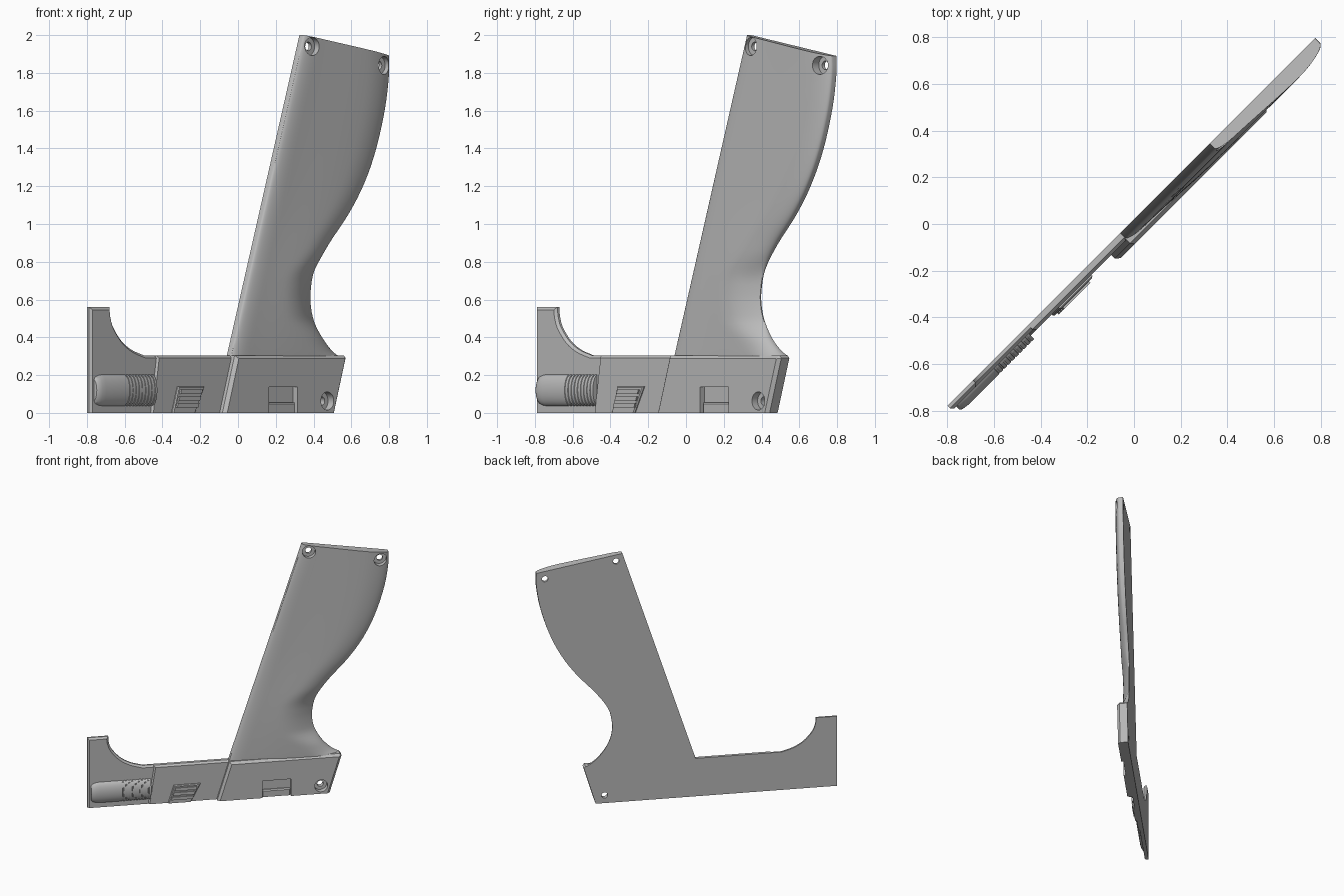
import bpy, bmesh, math
from mathutils import Matrix, Vector

cube = bpy.data.objects.get("Cube")
if cube:
    bpy.data.objects.remove(cube)

grey = bpy.data.materials.new("plain grey")
grey.use_nodes = True
grey.diffuse_color = (0.5, 0.5, 0.5, 1)
grey.node_tree.nodes["Principled BSDF"].inputs["Base Color"].default_value = (0.5, 0.5, 0.5, 1)

# Parts are laid out flat (along, depth towards the front, height), then turned onto the diagonal
TURN = Matrix(((1, 1, 0), (1, -1, 0), (0, 0, 1)))
BACK = -0.01
parts = []


def loft(name, rings, chamfer=0.0, front=0.0):
    """Skin closed rings of (along, depth, height) points, capping both ends."""
    bm = bmesh.new()
    rows = [[bm.verts.new(p) for p in ring] for ring in rings]
    n = len(rows[0])
    for a, b in zip(rows, rows[1:]):
        for i in range(n):
            j = (i + 1) % n
            bm.faces.new((a[i], a[j], b[j], b[i]))
    bm.faces.new(rows[0])
    bm.faces.new(rows[-1])
    # front rim edges that get a chamfer, leaving the flat underside alone
    rim = [e for e in bm.edges
           if all(abs(v.co.y - front) < 1e-5 for v in e.verts)
           and any(v.co.z > 1e-5 for v in e.verts)] if chamfer else []
    bm.transform(TURN.to_4x4())
    bmesh.ops.recalc_face_normals(bm, faces=bm.faces)
    if rim:
        bmesh.ops.bevel(bm, geom=rim, offset=chamfer, segments=1, affect='EDGES', clamp_overlap=True)
    mesh = bpy.data.meshes.new(name)
    bm.to_mesh(mesh)
    bm.free()
    mesh.materials.append(grey)
    ob = bpy.data.objects.new(name, mesh)
    bpy.context.collection.objects.link(ob)
    parts.append(ob)
    return ob


def prism(name, outline, d0, d1, chamfer=0.0):
    return loft(name, [[(s, d, z) for s, z in outline] for d in (d0, d1)], chamfer, d1)


def disc(s, z, r, n=28):
    return [(s + r / math.sqrt(2) * math.cos(2 * math.pi * i / n),
             z + r * math.sin(2 * math.pi * i / n)) for i in range(n)]


def cut(ob, outline, d0, d1):
    tool = prism("cutter", outline, d0, d1)
    parts.remove(tool)
    tool.hide_render = True
    mod = ob.modifiers.new("cut", 'BOOLEAN')
    mod.object = tool
    mod.operation = 'DIFFERENCE'
    mod.solver = 'EXACT'
    bpy.context.view_layer.objects.active = ob
    bpy.ops.object.modifier_apply(modifier=mod.name)
    bpy.data.objects.remove(tool)


def screw_hole(ob, s, z, floor):
    cut(ob, disc(s, z, 0.048), floor, 0.1)
    cut(ob, disc(s, z, 0.023), -0.1, 0.1)


def clamp(x):
    return min(max(x, 0.0), 1.0)


def smoothstep(a, b, x):
    t = clamp((x - a) / (b - a))
    return t * t * (3 - 2 * t)


def spline(points, steps):
    """Catmull-Rom curve through the points."""
    p = [Vector(q) for q in points]
    p = [2 * p[0] - p[1]] + p + [2 * p[-1] - p[-2]]
    out = []
    for i in range(1, len(p) - 2):
        for k in range(steps):
            t = k / steps
            a, b, c, d = p[i - 1:i + 3]
            out.append(0.5 * (2 * b + (c - a) * t + (2 * a - 5 * b + 4 * c - d) * t * t
                              + (3 * b - a - 3 * c + d) * t ** 3))
    return out + [p[-2]]


# Grip: rounded front over a flat back, pinched at the neck
contour = spline([(.53, .3), (.49, .334), (.442, .403), (.405, .493), (.39, .573), (.39, .65),
                  (.41, .76), (.474, .89), (.575, 1.05), (.654, 1.21), (.7175, 1.395),
                  (.765, 1.61), (.786, 1.79), (.786, 1.89)], 4)
rings = []
COLS = 28
for b, zb in contour:
    k = (zb - 0.3) / 1.59
    a, za = -0.05 + 0.385 * k, 0.3 + 1.7 * k
    neck = smoothstep(0.38, 0.5, zb) * (1 - smoothstep(0.68, 0.85, zb))
    wall = 0.1 + 0.3 * smoothstep(0.7, 1.3, zb)
    reach = 0.13 + 0.05 * neck
    ring = [(b, BACK, zb), (a, BACK, za)]
    for i in range(COLS + 1):
        t = 0.5 - 0.5 * math.cos(math.pi * i / COLS)
        s = a + (b - a) * t
        left = 1 - clamp((s - a) / 0.07)
        right = 1 - clamp((b - s) / reach)
        lf = 0.55 + 0.45 * math.sqrt(1 - left ** 2)
        rf = wall + (1 - wall) * (math.sqrt(1 - right ** 2) * (1 - neck) + (1 - right ** 2) * neck)
        thick = 0.036 + 0.014 * smoothstep(0, 0.8, t)
        ring.append((s, BACK + thick * lf * rf, za + (zb - za) * t))
    rings.append(ring)
grip = loft("grip", rings)
screw_hole(grip, 0.368, 1.94, 0.004)
screw_hole(grip, 0.741, 1.84, 0.004)

# Base block under the grip, with a latch recess and a screw hole
base = prism("base_block", [(-.115, 0), (.475, 0), (.537, .29), (.528, .305), (-.05, .305)],
             BACK, 0.045, 0.018)
cut(base, [(.12, -.1), (.27, -.1), (.27, .137), (.12, .137)], 0.022, 0.1)
screw_hole(base, 0.428, 0.063, 0.015)
prism("latch_ledge", [(.12, 0), (.27, 0), (.27, .055), (.12, .055)], 0.01, 0.034, 0.008)

# Front arm with a curved horn, and its thicker middle panel
horn = spline([(-.68, .54), (-.675, .50), (-.66, .45), (-.617, .38), (-.564, .334), (-.5, .305)], 4)
prism("front_arm", [(-.42, 0), (-.42, .305)] + [tuple(p) for p in reversed(horn)]
      + [(-.68, .56), (-.79, .56), (-.79, 0)], BACK, 0.01, 0.014)
prism("middle_panel", [(-.475, 0), (-.1, 0), (-.04, .305), (-.443, .305), (-.457, .18)],
      BACK, 0.0175, 0.014)

# Sliding switch with stepped ridges
prism("switch_body", [(-.37, 0), (-.25, 0), (-.2, .14), (-.34, .14)], 0.0, 0.026, 0.006)
for i in range(3):
    z = 0.028 + 0.036 * i
    shift = z * 0.25
    prism("switch_ridge", [(-.362 + shift, z), (-.25 + shift, z),
                           (-.244 + shift, z + .024), (-.356 + shift, z + .024)], 0.01, 0.033)

# Side knob: domed end, plain barrel, ribbed grip
stations = [(-.772, .7), (-.765, .86), (-.748, .96), (-.73, 1), (-.61, 1)]
ribs = 9
pitch = 0.15 / ribs
for i in range(ribs):
    s = -.61 + i * pitch
    stations += [(s + .001, .93), (s + .35 * pitch, .93), (s + .36 * pitch, 1), (s + pitch, 1)]
ARC = 20
loft("knob", [[(s, 0.004 + 0.029 * f * math.sin(math.pi * i / ARC),
                0.12 + 0.085 * f * math.cos(math.pi * i / ARC)) for i in range(ARC + 1)]
              for s, f in stations])

# Smooth the curved surfaces, keep hard edges crisp
bpy.ops.object.select_all(action='DESELECT')
for ob in parts:
    ob.select_set(True)
bpy.context.view_layer.objects.active = grip
bpy.ops.object.shade_smooth_by_angle(angle=math.radians(30))
